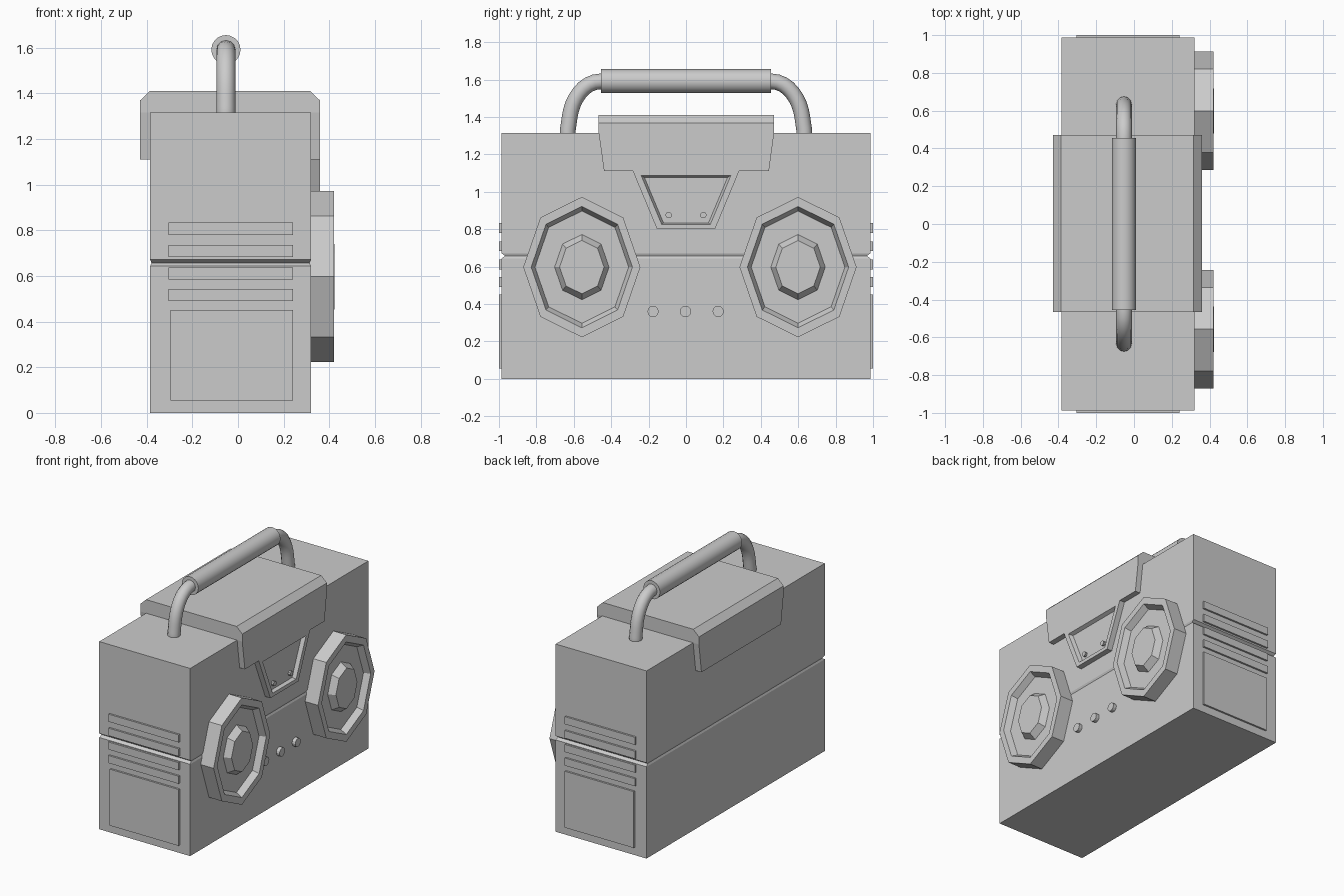
import bpy, bmesh, math
from mathutils import Vector

if "Cube" in bpy.data.objects:
    bpy.data.objects.remove(bpy.data.objects["Cube"])


def loft(name, loops):
    """Closed solid skinned through equal-length loops of points, capped at both ends."""
    bm = bmesh.new()
    rings = [[bm.verts.new(p) for p in lp] for lp in loops]
    n = len(rings[0])
    for a, b in zip(rings, rings[1:]):
        for i in range(n):
            j = (i + 1) % n
            bm.faces.new((a[i], a[j], b[j], b[i]))
    bm.faces.new(rings[0])
    bm.faces.new(rings[-1])
    bmesh.ops.recalc_face_normals(bm, faces=bm.faces)
    me = bpy.data.meshes.new(name)
    bm.to_mesh(me)
    bm.free()
    ob = bpy.data.objects.new(name, me)
    bpy.context.collection.objects.link(ob)
    return ob


def rect(x0, x1, y0, y1, z):
    return [(x0, y0, z), (x1, y0, z), (x1, y1, z), (x0, y1, z)]


def box(name, x0, x1, y0, y1, z0, z1):
    return loft(name, [rect(x0, x1, y0, y1, z0), rect(x0, x1, y0, y1, z1)])


def oval(x, cy, cz, ry, rz, n):
    """Loop facing +x with corners on the axes."""
    return [(x, cy + ry * math.cos(2 * math.pi * i / n),
             cz + rz * math.sin(2 * math.pi * i / n)) for i in range(n)]


def trapezoid(x, top, bottom, z1, z0):
    return [(x, -top, z1), (x, top, z1), (x, bottom, z0), (x, -bottom, z0)]


# Body with a V groove running round the middle
X0, X1, Y = -0.385, 0.32, 0.987
loft("body", [
    rect(X0, X1, -Y, Y, 0),
    rect(X0, X1, -Y, Y, 0.643),
    rect(X0 + 0.006, X1 - 0.006, -Y + 0.02, Y - 0.02, 0.657),
    rect(X0, X1, -Y, Y, 0.671),
    rect(X0, X1, -Y, Y, 1.315)])

# Top saddle, tapered sides and chamfered long edges
loft("top_saddle", [
    rect(-0.43, 0.36, -0.438, 0.443, 1.11),
    rect(-0.43, 0.36, -0.467, 0.471, 1.315),
    rect(-0.43, 0.36, -0.467, 0.471, 1.368),
    rect(-0.386, 0.316, -0.467, 0.471, 1.41)])

# Recessed cassette panel below the saddle
loft("cassette_panel", [
    trapezoid(0.31, 0.284, 0.155, 1.11, 0.80),
    trapezoid(0.36, 0.284, 0.155, 1.11, 0.80),
    trapezoid(0.36, 0.24, 0.13, 1.087, 0.825),
    trapezoid(0.335, 0.222, 0.12, 1.076, 0.833)])
for y in (-0.093, 0.093):
    loft("cassette_knob", [oval(x, y, 0.875, 0.017, 0.017, 10) for x in (0.33, 0.352)])

# Octagonal speakers: rim, sloped recess, raised centre cone
for y in (-0.557, 0.599):
    steps = [(0.31, 1), (0.42, 1), (0.42, 0.865), (0.378, 0.80),
             (0.378, 0.465), (0.423, 0.38)]
    loft("speaker", [oval(x, y, 0.597, 0.313 * s, 0.375 * s, 8) for x, s in steps])

# Front buttons
for y in (-0.176, -0.003, 0.172):
    loft("front_button", [oval(x, y, 0.36, 0.03, 0.03, 12) for x in (0.31, 0.345)])

# Vent slats and battery cover on both ends
for side in (-1, 1):
    ya, yb = side * 0.975, side * 1.0
    for z in (0.49, 0.585, 0.682, 0.78):
        box("vent_slat", -0.305, 0.24, ya, yb, z, z + 0.053)
    box("battery_cover", -0.295, 0.24, ya, yb, 0.055, 0.45)

# Bent carry handle tube
HX = -0.053
cu = bpy.data.curves.new("carry_handle", 'CURVE')
cu.dimensions = '3D'
cu.bevel_depth = 0.042
cu.bevel_resolution = 4
cu.resolution_u = 8
cu.use_fill_caps = True
sp = cu.splines.new('BEZIER')
# y, z and tangent direction (dy, dz) of each control point
path = [(-0.633, 1.29, 0.0, 0.05), (-0.622, 1.40, 0.012, 0.09), (-0.455, 1.59, 0.095, 0.0),
        (0.455, 1.59, 0.095, 0.0), (0.622, 1.40, 0.012, -0.09), (0.633, 1.29, 0.0, -0.05)]
sp.bezier_points.add(len(path) - 1)
for bp, (y, z, dy, dz) in zip(sp.bezier_points, path):
    p, d = Vector((HX, y, z)), Vector((0, dy, dz))
    bp.handle_left_type = bp.handle_right_type = 'FREE'
    bp.co, bp.handle_left, bp.handle_right = p, p - d, p + d
handle = bpy.data.objects.new("carry_handle", cu)
bpy.context.collection.objects.link(handle)

# Grip sleeve
bpy.ops.mesh.primitive_cylinder_add(vertices=20, radius=0.064, depth=0.91,
                                    location=(HX, 0, 1.591), rotation=(math.pi / 2, 0, 0))
grip = bpy.context.object
grip.name = "handle_grip"
bpy.ops.object.shade_smooth_by_angle(angle=math.radians(35))
